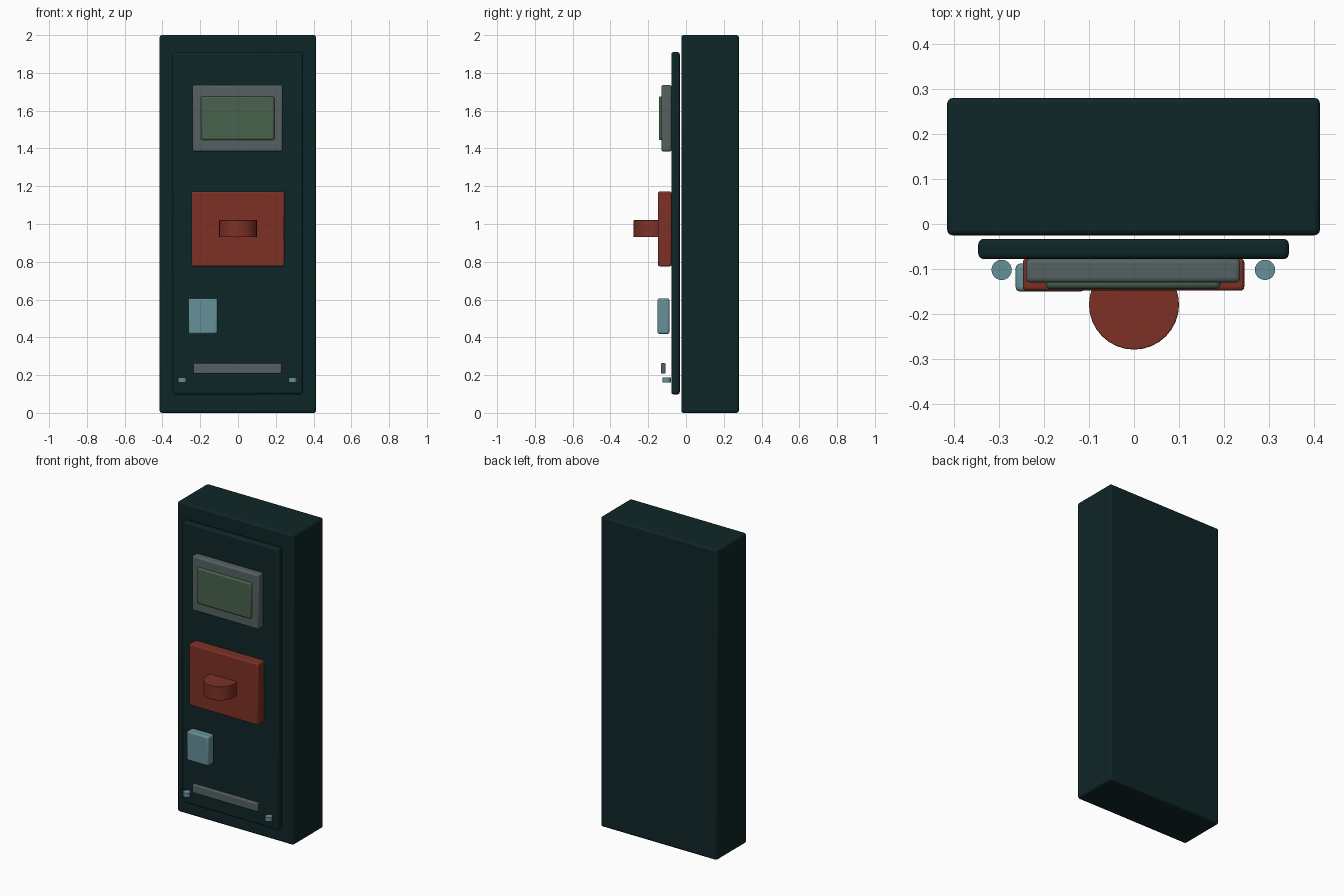
import bpy, math
from mathutils import Vector

if "Cube" in bpy.data.objects:
    bpy.data.objects.remove(bpy.data.objects["Cube"])


def material(name, rgb):
    m = bpy.data.materials.new(name)
    m.diffuse_color = (*rgb, 1)
    m.use_nodes = True
    m.node_tree.nodes["Principled BSDF"].inputs["Base Color"].default_value = m.diffuse_color
    return m


DARK = material("dark teal", (0.0046, 0.019, 0.020))
RED = material("brick red", (0.205, 0.030, 0.0194))
BLUE = material("pale blue", (0.133, 0.283, 0.319))
GREY = material("steel grey", (0.093, 0.120, 0.120))
GREEN = material("screen green", (0.065, 0.122, 0.072))


def finish(obj, name, mat, bevel):
    obj.name = name
    obj.data.materials.append(mat)
    bpy.ops.object.transform_apply(location=False, rotation=False, scale=True)
    if bevel:
        mod = obj.modifiers.new("bevel", "BEVEL")
        mod.width = bevel
        mod.segments = 3
        mod.limit_method = 'ANGLE'
        mod.angle_limit = math.radians(40)
    bpy.ops.object.shade_smooth_by_angle(angle=math.radians(35))
    return obj


def box(name, x, y, z, mat, bevel):
    """Bevelled box from (min, max) ranges."""
    bpy.ops.mesh.primitive_cube_add(
        size=1, location=[(a + b) / 2 for a, b in (x, y, z)])
    obj = bpy.context.object
    obj.scale = Vector([b - a for a, b in (x, y, z)])
    return finish(obj, name, mat, bevel)


def disc(name, x, y, z, radius, mat, sides, bevel):
    """Upright cylinder with a z range."""
    bpy.ops.mesh.primitive_cylinder_add(
        vertices=sides, radius=radius, depth=z[1] - z[0],
        location=(x, y, (z[0] + z[1]) / 2))
    return finish(bpy.context.object, name, mat, bevel)


# cabinet body and door
box("cabinet", (-0.415, 0.413), (-0.025, 0.28), (0, 2), DARK, 0.012)
box("door", (-0.346, 0.344), (-0.078, -0.033), (0.098, 1.91), DARK, 0.012)

# display
box("screen_frame", (-0.240, 0.236), (-0.130, -0.077), (1.384, 1.736), GREY, 0.01)
box("screen", (-0.196, 0.192), (-0.144, -0.110), (1.444, 1.676), GREEN, 0.01)

# red switch block with its half-buried knob
box("switch_block", (-0.247, 0.245), (-0.148, -0.077), (0.776, 1.172), RED, 0.008)
disc("knob", 0, -0.179, (0.930, 1.020), 0.100, RED, 32, 0.003)

# small blue unit, handle bar and door feet
box("card_reader", (-0.263, -0.109), (-0.150, -0.088), (0.418, 0.606), BLUE, 0.01)
box("handle_bar", (-0.236, 0.230), (-0.132, -0.108), (0.208, 0.263), GREY, 0.006)
for side, x in (("left", -0.294), ("right", 0.291)):
    disc(side + "_bolt", x, -0.102, (0.162, 0.188), 0.0225, BLUE, 24, 0)
